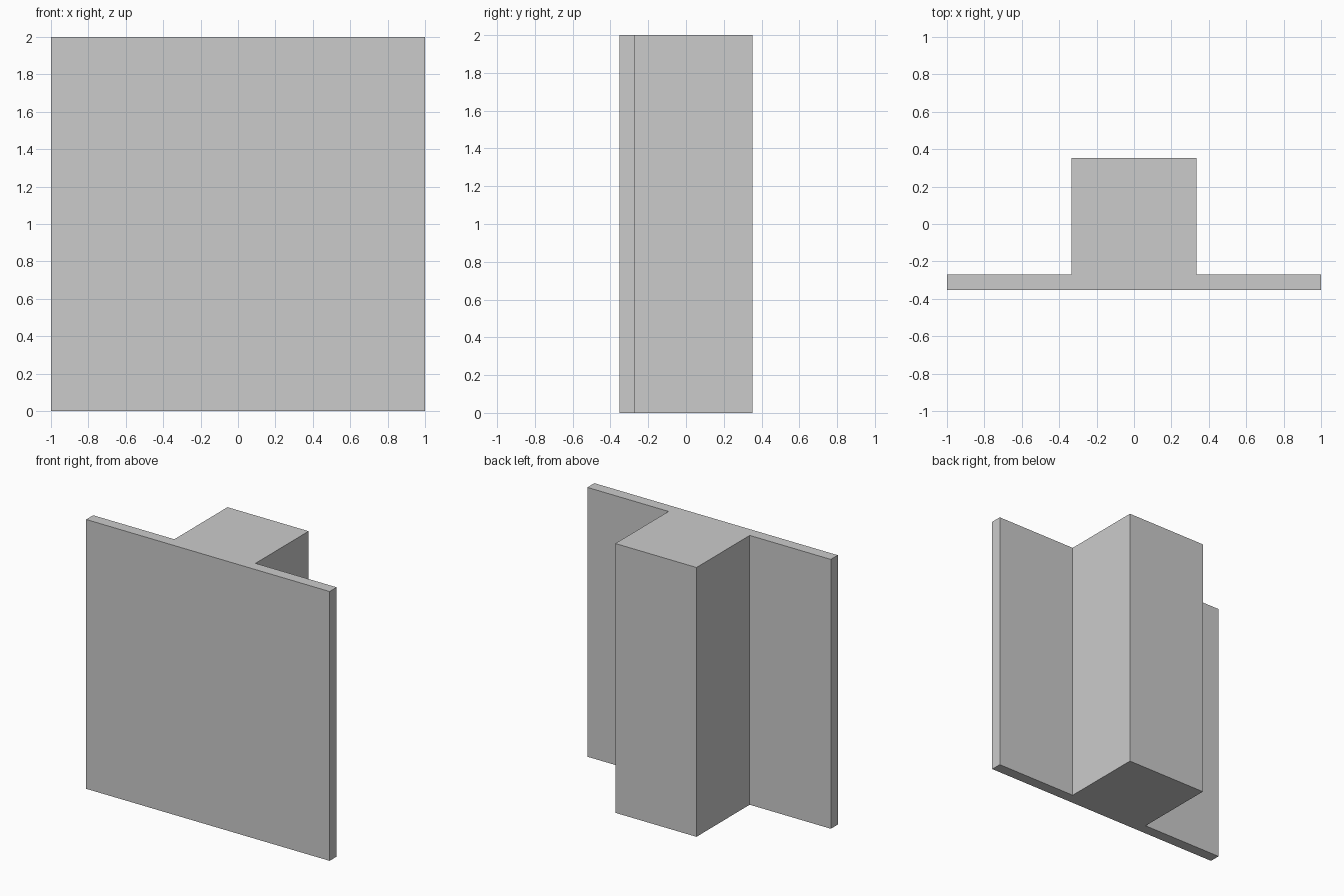
import bpy, bmesh

if "Cube" in bpy.data.objects:
    bpy.data.objects.remove(bpy.data.objects["Cube"])

HALF_W, HALF_D, HEIGHT = 1.0, 0.353, 2.0
BLOCK_HALF_W = 1 / 3
PLATE_BACK = -0.271

# T-shaped plan: right half of the profile, mirrored to the left
right = [(HALF_W, -HALF_D), (HALF_W, PLATE_BACK),
         (BLOCK_HALF_W, PLATE_BACK), (BLOCK_HALF_W, HALF_D)]
profile = right + [(-x, y) for x, y in reversed(right)]

# Front panel and rear block as one extruded solid
bm = bmesh.new()
base = bm.faces.new([bm.verts.new((x, y, 0)) for x, y in profile])
result = bmesh.ops.extrude_face_region(bm, geom=[base], use_keep_orig=True)
top = [v for v in result["geom"] if isinstance(v, bmesh.types.BMVert)]
bmesh.ops.translate(bm, verts=top, vec=(0, 0, HEIGHT))
bmesh.ops.recalc_face_normals(bm, faces=bm.faces)

mesh = bpy.data.meshes.new("panel_with_rear_block")
bm.to_mesh(mesh)
bm.free()
panel = bpy.data.objects.new("panel_with_rear_block", mesh)
bpy.context.collection.objects.link(panel)
